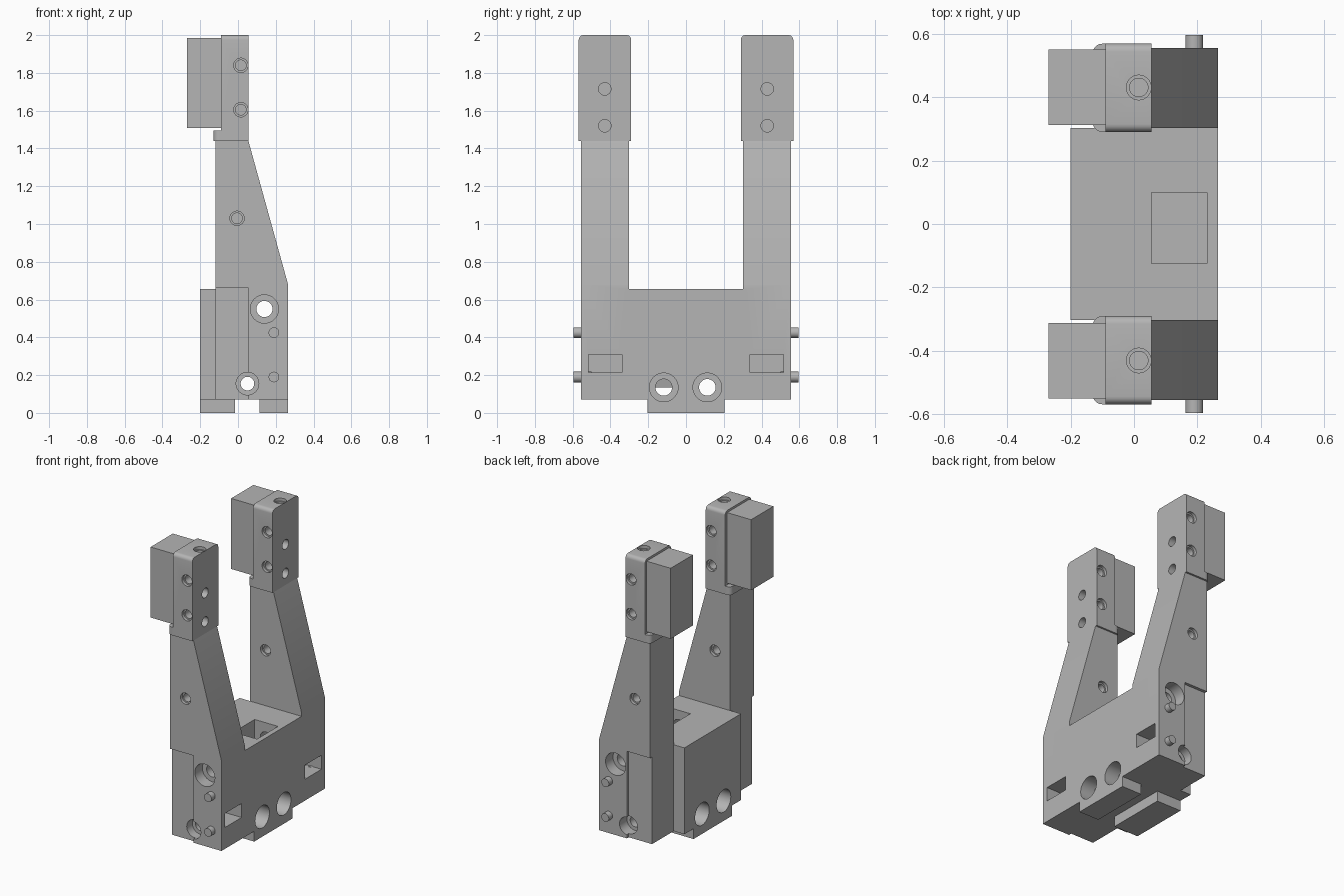
import bpy, bmesh
from mathutils import Matrix, Vector

cube = bpy.data.objects.get("Cube")
if cube:
    bpy.data.objects.remove(cube, do_unlink=True)

grey = bpy.data.materials.new("machined_grey")
grey.use_nodes = True
colour = (0.46, 0.46, 0.46, 1)
grey.diffuse_color = colour
grey.node_tree.nodes["Principled BSDF"].inputs["Base Color"].default_value = colour


def finish(name, bm):
    bmesh.ops.recalc_face_normals(bm, faces=bm.faces)
    mesh = bpy.data.meshes.new(name)
    bm.to_mesh(mesh)
    bm.free()
    mesh.materials.append(grey)
    ob = bpy.data.objects.new(name, mesh)
    bpy.context.collection.objects.link(ob)
    return ob


def box(name, x, y, z, bevel=0, pick=None):
    """Box from ranges; edges chosen by pick(midpoint, direction) are rounded."""
    bm = bmesh.new()
    bmesh.ops.create_cube(bm, size=1)
    for v in bm.verts:
        v.co = Vector([r[0] if c < 0 else r[1] for c, r in zip(v.co, (x, y, z))])
    if bevel:
        edges = [e for e in bm.edges if pick((e.verts[0].co + e.verts[1].co) / 2,
                                             e.verts[0].co - e.verts[1].co)]
        bmesh.ops.bevel(bm, geom=edges, offset=bevel, segments=5,
                        profile=0.5, affect='EDGES')
    return finish(name, bm)


def rod(name, start, axis, length, radius):
    """Cylinder from a start point along a signed axis."""
    d = Vector(axis)
    bm = bmesh.new()
    turn = d.to_track_quat('Z', 'Y').to_matrix().to_4x4()
    place = Matrix.Translation(Vector(start) + d * length / 2) @ turn
    bmesh.ops.create_cone(bm, cap_ends=True, segments=32, radius1=radius,
                          radius2=radius, depth=length, matrix=place)
    return finish(name, bm)


def prism(name, profile, y0, y1):
    """Extrude an x-z profile along y."""
    bm = bmesh.new()
    face = bm.faces.new([bm.verts.new((x, y0, z)) for x, z in profile])
    ext = bmesh.ops.extrude_face_region(bm, geom=[face])
    for v in ext["geom"]:
        if isinstance(v, bmesh.types.BMVert):
            v.co.y = y1
    return finish(name, bm)


def combine(target, tool, operation='DIFFERENCE'):
    mod = target.modifiers.new("cut", 'BOOLEAN')
    mod.operation, mod.solver, mod.object = operation, 'EXACT', tool
    bpy.context.view_layer.update()
    graph = bpy.context.evaluated_depsgraph_get()
    mesh = bpy.data.meshes.new_from_object(target.evaluated_get(graph))
    target.modifiers.clear()
    target.data = mesh
    bpy.data.objects.remove(tool, do_unlink=True)


def drill(target, start, axis, steps):
    """Stepped hole: (radius, depth) pairs measured from the surface."""
    d = Vector(axis)
    for radius, depth in steps:
        combine(target, rod("drill", Vector(start) - d * 0.02, axis, depth + 0.02, radius))


TAP = [(0.038, 0.02), (0.028, 0.09)]
parts = []

# Main body: centre block, two tapered arms and a slotted foot
body = box("body", (-0.2, 0.265), (-0.303, 0.303), (0.07, 0.655))
arm = [(-0.12, 0.07), (0.265, 0.07), (0.265, 0.68), (0.055, 1.44), (-0.12, 1.44)]
for s in (-1, 1):
    combine(body, prism("arm", arm, s * 0.302, s * 0.555), 'UNION')
for x in ((-0.2, -0.015), (0.115, 0.265)):
    combine(body, box("foot", x, (-0.205, 0.205), (0, 0.09)), 'UNION')

# Top pocket
combine(body, box("pocket", (0.055, 0.23), (-0.125, 0.1), (0.4, 0.8)))

for s in (-1, 1):
    # Side recess and square slot
    combine(body, box("recess", (-0.15, 0.055), sorted((s * 0.535, s * 0.7)), (0, 0.66)))
    combine(body, box("slot", (0.15, 0.4), sorted((s * 0.34, s * 0.515)), (0.215, 0.31)))
    # Counterbored side holes and tapped arm holes
    inward = (0, -s, 0)
    drill(body, (0.14, s * 0.555, 0.55), inward, [(0.075, 0.08), (0.043, 0.6)])
    drill(body, (0.05, s * 0.555, 0.155), inward, [(0.06, 0.08), (0.036, 0.6)])
    drill(body, (-0.005, s * 0.555, 1.03), inward, TAP)
    drill(body, (-0.005, s * 0.302, 1.03), (0, s, 0), TAP)
# Counterbored holes through the centre block
for y in (-0.118, 0.113):
    drill(body, (0.265, y, 0.135), (-1, 0, 0), [(0.076, 0.1), (0.044, 0.3)])
    drill(body, (-0.2, y, 0.135), (1, 0, 0), [(0.076, 0.1), (0.044, 0.3)])
parts.append(body)

for s, side in ((-1, "front"), (1, "back")):
    # Jaw block with rounded top, ledge and tapped holes
    y = sorted((s * 0.29, s * 0.568))
    jaw = box(side + "_jaw", (-0.09, 0.055), y, (1.44, 2.0), 0.025,
              lambda m, d: m.z > 1.9 and abs(d.x) > 0.1)
    ledge = box("ledge", (-0.13, 0.0), y, (1.44, 1.495), 0.03,
                lambda m, d: m.x < -0.1 and abs(d.z) > 0.01)
    combine(jaw, ledge, 'UNION')
    for z in (1.605, 1.84):
        drill(jaw, (0.015, s * 0.568, z), (0, -s, 0), TAP)
        drill(jaw, (0.015, s * 0.29, z), (0, s, 0), TAP)
    for z in (1.52, 1.715):
        drill(jaw, (0.055, s * 0.43, z), (-1, 0, 0), [(0.033, 0.1)])
    drill(jaw, (0.015, s * 0.43, 2.0), (0, 0, -1), [(0.039, 0.02), (0.029, 0.1)])
    parts.append(jaw)
    # Gripping pad
    parts.append(box(side + "_pad", (-0.27, -0.09), sorted((s * 0.312, s * 0.55)),
                     (1.507, 1.985)))
    # Dowel pins
    for z, level in ((0.19, "lower"), (0.425, "upper")):
        parts.append(rod(f"{side}_{level}_pin", (0.19, s * 0.5, z), (0, s, 0), 0.095, 0.028))

bpy.ops.object.select_all(action='DESELECT')
for ob in parts:
    ob.select_set(True)
bpy.context.view_layer.objects.active = body
bpy.ops.object.shade_smooth_by_angle(angle=0.6)
